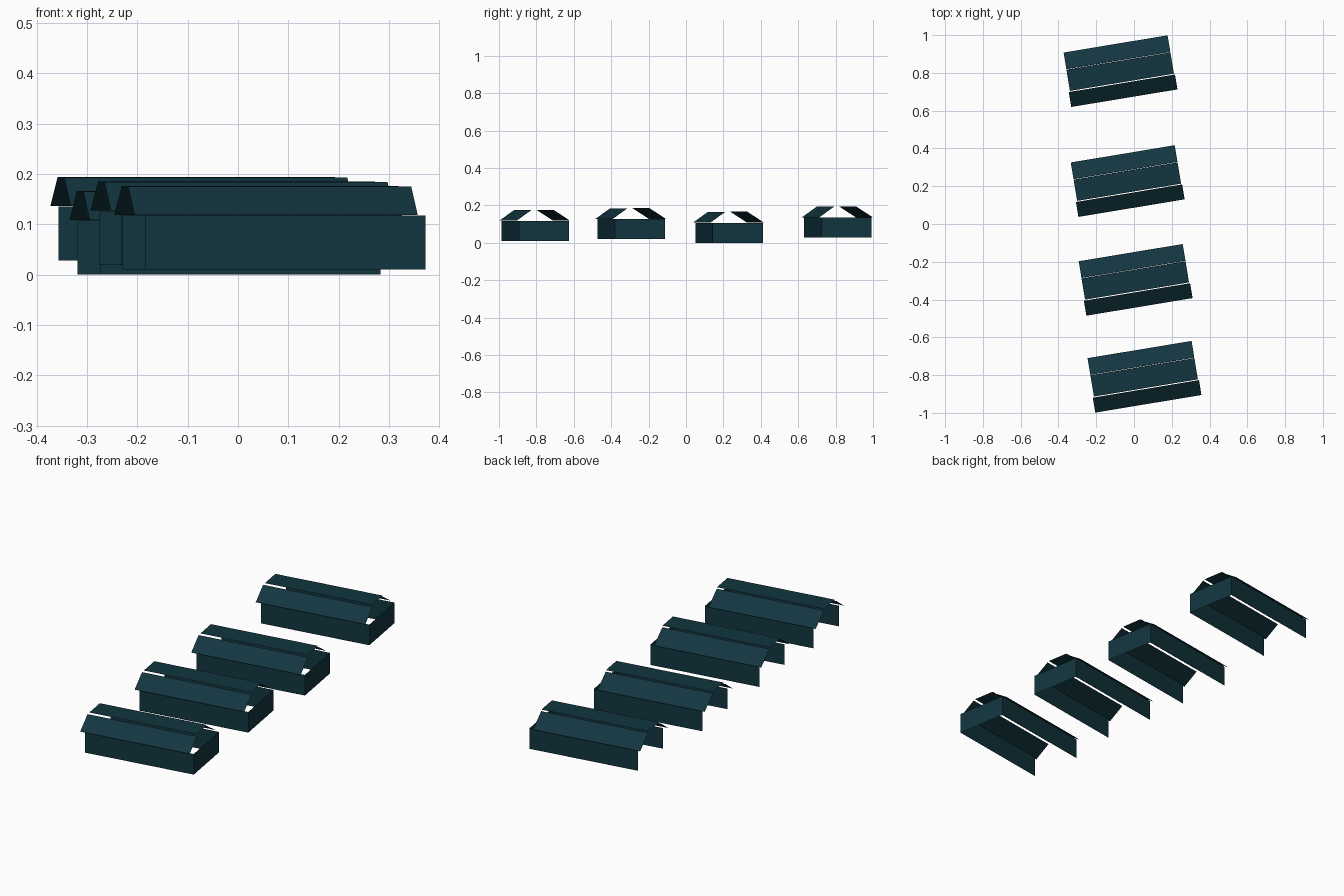
import bpy, math

if "Cube" in bpy.data.objects:
    bpy.data.objects.remove(bpy.data.objects["Cube"])

mat = bpy.data.materials.new("dark_teal")
mat.diffuse_color = (0.006, 0.036, 0.050, 1)
mat.use_nodes = True
mat.node_tree.nodes["Principled BSDF"].inputs["Base Color"].default_value = mat.diffuse_color

ANGLE = math.radians(9.4)
LENGTH, DEPTH, WALL_H = 0.565, 0.272, 0.107


def panel(name, corners, parent):
    """Flat single-sheet panel from four corners."""
    mesh = bpy.data.meshes.new(name)
    mesh.from_pydata(corners, [], [range(len(corners))])
    mesh.materials.append(mat)
    ob = bpy.data.objects.new(name, mesh)
    bpy.context.collection.objects.link(ob)
    ob.parent = parent


def wall(name, a, b, parent):
    """Upright panel above the ground line a-b."""
    panel(name, [(*a, 0), (*b, 0), (*b, WALL_H), (*a, WALL_H)], parent)


def roof(name, x0, x1, lo, hi, parent):
    """Roof strip between two (y, z) edges."""
    panel(name, [(x0, *lo), (x1, *lo), (x1, *hi), (x0, *hi)], parent)


def building(i, x, y, z):
    p = f"building_{i}_"
    root = bpy.data.objects.new(p + "base", None)
    bpy.context.collection.objects.link(root)
    root.location = (x, y, z)
    root.rotation_euler.z = ANGLE
    # walls: long sides and the right end, left end stays open
    wall(p + "front_wall", (0, 0), (LENGTH, 0), root)
    wall(p + "right_wall", (LENGTH, 0), (LENGTH, DEPTH), root)
    wall(p + "back_wall", (LENGTH, DEPTH), (0, DEPTH), root)
    # roof: two slopes with a flat top raised slightly above them
    roof(p + "front_slope", -0.022, 0.548, (-0.009, 0.108), (0.071, 0.165), root)
    roof(p + "flat_top", -0.015, 0.543, (0.076, 0.173), (0.190, 0.173), root)
    roof(p + "back_slope", -0.015, 0.543, (0.192, 0.166), (0.282, 0.108), root)


# row of four buildings at slightly different heights
offsets = [(0, 0, 0.010), (-0.047, 0.513, 0.019), (-0.089, 1.036, 0), (-0.127, 1.618, 0.028)]
for i, (dx, dy, z) in enumerate(offsets, 1):
    building(i, -0.185 + dx, -0.986 + dy, z)
